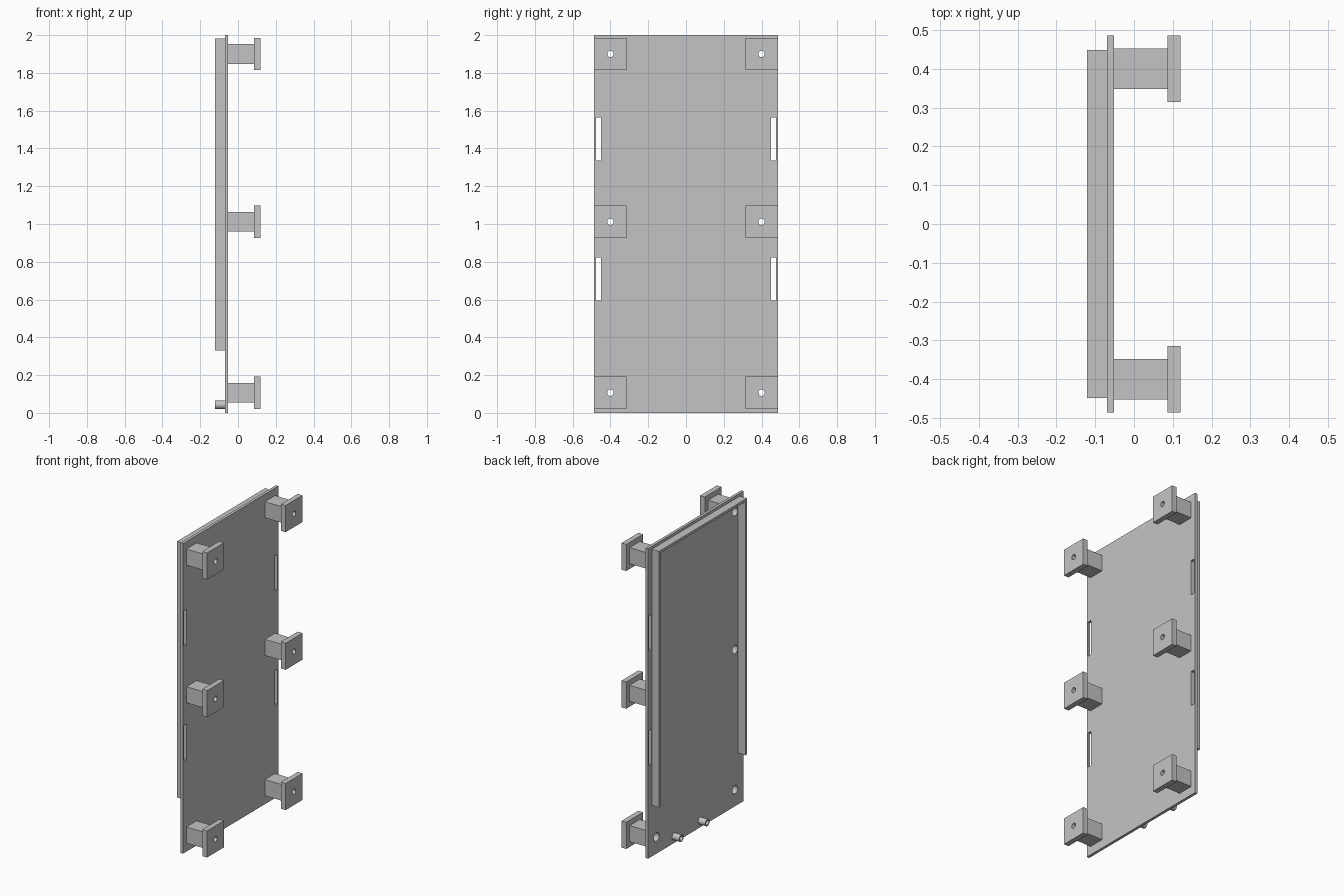
import bpy
import math
from mathutils import Vector

cube = bpy.data.objects.get("Cube")
if cube:
    bpy.data.objects.remove(cube, do_unlink=True)

grey = bpy.data.materials.new("light grey")
grey.use_nodes = True
COLOUR = (0.55, 0.55, 0.55, 1)
grey.diffuse_color = COLOUR
grey.node_tree.nodes["Principled BSDF"].inputs["Base Color"].default_value = COLOUR


def box(name, low, high):
    low, high = Vector(low), Vector(high)
    bpy.ops.mesh.primitive_cube_add(size=1, location=(low + high) / 2)
    ob = bpy.context.object
    ob.name = name
    ob.scale = high - low
    bpy.ops.object.transform_apply(location=False, rotation=False, scale=True)
    ob.data.materials.append(grey)
    return ob


def rod(name, radius, x0, x1, y, z):
    """Cylinder lying along x."""
    bpy.ops.mesh.primitive_cylinder_add(
        vertices=32, radius=radius, depth=x1 - x0,
        location=((x0 + x1) / 2, y, z), rotation=(0, math.pi / 2, 0))
    ob = bpy.context.object
    ob.name = name
    ob.data.materials.append(grey)
    return ob


def cut(ob, cutter):
    """Subtract the cutter, then remove it."""
    mod = ob.modifiers.new("cut", 'BOOLEAN')
    mod.operation = 'DIFFERENCE'
    mod.solver = 'EXACT'
    mod.object = cutter
    bpy.context.view_layer.objects.active = ob
    bpy.ops.object.modifier_apply(modifier=mod.name)
    bpy.data.objects.remove(cutter, do_unlink=True)


def smooth(ob):
    bpy.ops.object.select_all(action='DESELECT')
    ob.select_set(True)
    bpy.context.view_layer.objects.active = ob
    bpy.ops.object.shade_smooth_by_angle()


OUT, BACK, FRONT = -0.121, -0.07, -0.052   # rail face and both panel faces
FLANGE, END = 0.086, 0.12                  # start and end of the flanges
HALF = 0.486
SIDES = (("left", -1), ("right", 1))
LEVELS = (("lower", 0.107), ("middle", 1.012), ("upper", 1.9))

# Main panel with four slots near its long edges
panel = box("panel", (BACK, -HALF, 0), (FRONT, HALF, 2))
for _, s in SIDES:
    for z in (0.595, 1.335):
        y0, y1 = sorted((s * 0.45, s * 0.477))
        cut(panel, box("slot_cutter", (-0.2, y0, z), (0, y1, z + 0.228)))

# Six mounting feet: square post, wider flange, stepped screw hole
for side, s in SIDES:
    for level, z in LEVELS:
        y = s * 0.4
        post = box(f"{level}_{side}_post", (FRONT, y - 0.052, z - 0.052),
                   (FLANGE, y + 0.052, z + 0.052))
        flange = box(f"{level}_{side}_flange", (FLANGE, y - 0.086, z - 0.086),
                     (END, y + 0.086, z + 0.086))
        cut(panel, rod("bore_cutter", 0.027, -0.2, 0, y, z))
        cut(post, rod("bore_cutter", 0.027, -0.2, 0.2, y, z))
        cut(flange, rod("screw_cutter", 0.017, 0, 0.2, y, z))
        smooth(post)
        smooth(flange)
smooth(panel)

# Raised rim on the other face: two side rails and a top rail
for side, s in SIDES:
    y0, y1 = sorted((s * 0.432, s * 0.449))
    box(f"{side}_rail", (OUT, y0, 0.33), (BACK, y1, 1.982))
box("top_rail", (OUT, -0.432, 1.965), (BACK, 0.432, 1.982))

# Two short hollow pegs near the bottom edge
for i, y in enumerate((0.22, -0.045)):
    peg = rod(f"peg_{i + 1}", 0.022, OUT, BACK, y, 0.043)
    cut(peg, rod("peg_cutter", 0.015, -0.2, BACK - 0.002, y, 0.043))
    smooth(peg)
